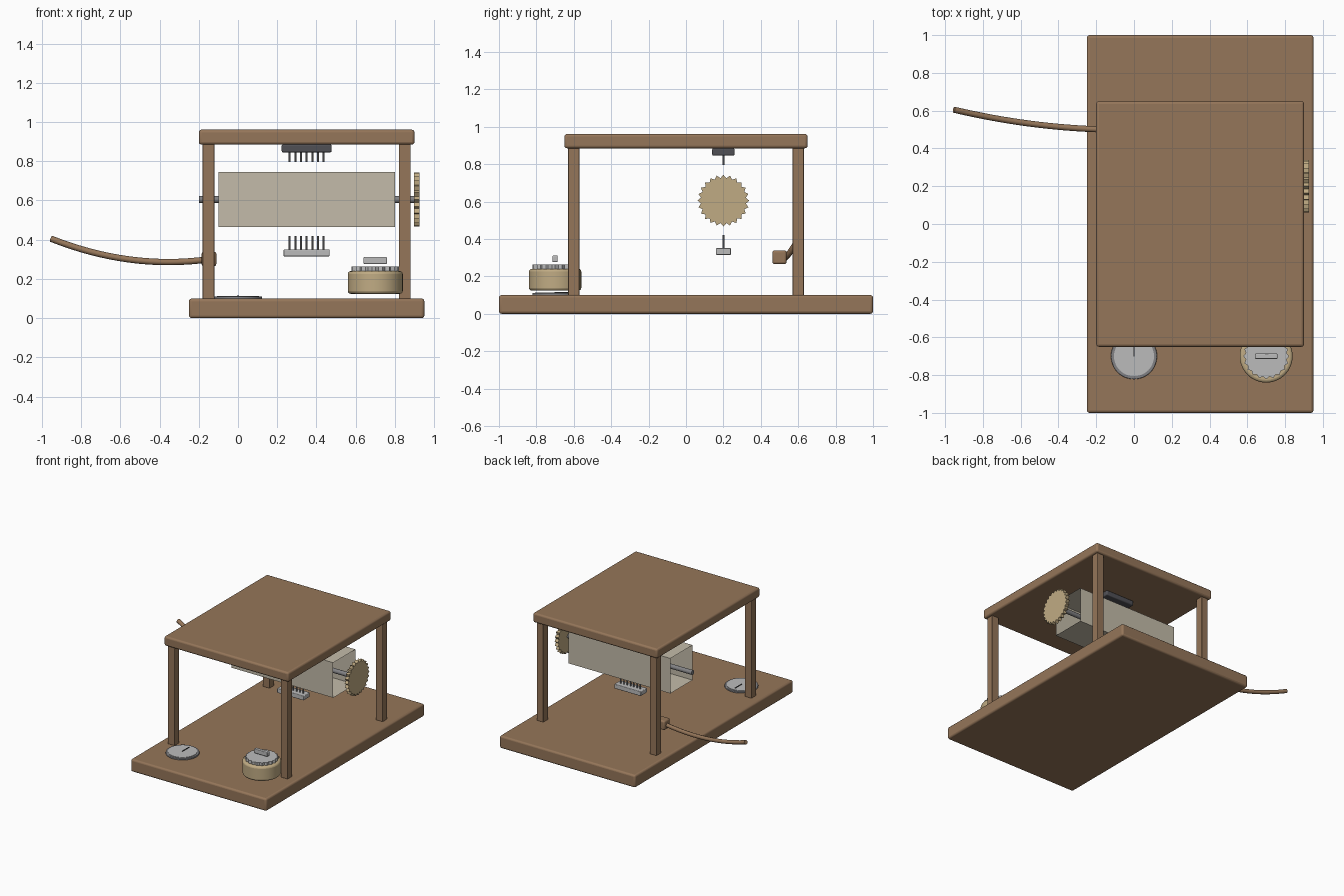
import bpy, bmesh, math
from mathutils import Vector, Matrix

old = bpy.data.objects.get("Cube")
if old:
    bpy.data.objects.remove(old, do_unlink=True)


def material(name, *rgb):
    m = bpy.data.materials.new(name)
    m.use_nodes = True
    m.diffuse_color = (*rgb, 1)
    m.node_tree.nodes["Principled BSDF"].inputs["Base Color"].default_value = (*rgb, 1)
    return m


wood = material("brown wood", 0.3, 0.18, 0.1)
tan = material("tan brass", 0.53, 0.41, 0.23)
cream = material("cream sheet", 0.55, 0.5, 0.4)
silver = material("light silver", 0.5, 0.5, 0.5)
steel = material("grey steel", 0.22, 0.22, 0.23)
dark = material("dark grey", 0.08, 0.08, 0.09)
black = material("black needle", 0.02, 0.02, 0.02)


def finish(name, bm, mat, bevel=0, segments=3, smooth=False):
    bmesh.ops.recalc_face_normals(bm, faces=bm.faces[:])
    mesh = bpy.data.meshes.new(name)
    bm.to_mesh(mesh)
    bm.free()
    mesh.materials.append(mat)
    ob = bpy.data.objects.new(name, mesh)
    bpy.context.collection.objects.link(ob)
    if bevel:
        mod = ob.modifiers.new("rounded edges", "BEVEL")
        mod.width, mod.segments, mod.limit_method = bevel, segments, "ANGLE"
    if smooth or bevel:
        bpy.ops.object.select_all(action="DESELECT")
        ob.select_set(True)
        bpy.context.view_layer.objects.active = ob
        bpy.ops.object.shade_smooth_by_angle(angle=math.radians(35))
    return ob


def box(name, centre, size, mat, bevel=0):
    bm = bmesh.new()
    bmesh.ops.create_cube(bm, size=1)
    bmesh.ops.scale(bm, vec=size, verts=bm.verts)
    bmesh.ops.translate(bm, vec=centre, verts=bm.verts)
    return finish(name, bm, mat, bevel)


def disc(name, centre, radius, depth, mat, sides=40, axis="Z", bevel=0, inner=None):
    """Cylinder about its centre; with an inner radius the rim becomes teeth."""
    bm = bmesh.new()
    ring = []
    for i in range(sides):
        a = math.tau * i / sides
        r = inner if inner and i % 2 else radius
        ring.append(bm.verts.new((r * math.cos(a), r * math.sin(a), -depth / 2)))
    face = bm.faces.new(ring)
    new = bmesh.ops.extrude_face_region(bm, geom=[face])["geom"]
    bmesh.ops.translate(bm, vec=(0, 0, depth),
                        verts=[v for v in new if isinstance(v, bmesh.types.BMVert)])
    turn = Matrix.Rotation(math.pi / 2, 4, "Y") if axis == "X" else Matrix()
    bm.transform(Matrix.Translation(centre) @ turn)
    return finish(name, bm, mat, bevel, smooth=not inner)


# Wooden frame
MID = 0.35
box("base_board", (MID, 0, 0.05), (1.2, 2, 0.1), wood, 0.014)
box("top_board", (MID, 0, 0.923), (1.1, 1.3, 0.076), wood, 0.014)
for sx, xn in ((-1, "right"), (1, "left")):
    for sy, yn in ((-1, "front"), (1, "back")):
        box(f"{yn}_{xn}_post", (MID + sx * 0.5, sy * 0.6, 0.493),
            (0.06, 0.06, 0.79), wood, 0.004)

# Open-ended square sleeve around the shaft
bm = bmesh.new()
bmesh.ops.create_cube(bm, size=1)
ends = [f for f in bm.faces if abs(f.normal.x) > 0.9]
bmesh.ops.delete(bm, geom=ends, context="FACES_ONLY")
bmesh.ops.scale(bm, vec=(0.9, 0.28, 0.28), verts=bm.verts)
bmesh.ops.translate(bm, vec=(MID, 0.2, 0.605), verts=bm.verts)
finish("square_sleeve", bm, cream)

# Shaft and toothed wheel
disc("shaft", (MID, 0.2, 0.605), 0.018, 1.1, steel, 20, "X")
disc("toothed_wheel", (0.912, 0.2, 0.605), 0.138, 0.028, tan, 48, "X", inner=0.121)

# Contact blocks with rows of pins
box("upper_contact_block", (MID, 0.2, 0.865), (0.255, 0.12, 0.04), dark, 0.008)
box("lower_contact_block", (MID, 0.2, 0.333), (0.235, 0.08, 0.036), silver, 0.005)
for i in range(7):
    x = MID + (i - 3) * 0.029
    disc(f"upper_pin_{i + 1}", (x, 0.2, 0.821), 0.005, 0.052, steel, 10)
    disc(f"lower_pin_{i + 1}", (x, 0.2, 0.385), 0.005, 0.07, steel, 10)

# Dial gauge
disc("dial_rim", (0, -0.7, 0.104), 0.122, 0.014, steel, 48, bevel=0.004)
disc("dial_face", (0, -0.7, 0.11), 0.106, 0.008, silver, 48)
box("dial_needle", (0, -0.66, 0.1155), (0.007, 0.085, 0.004), black)

# Control knob
disc("knob_body", (0.7, -0.7, 0.182), 0.14, 0.116, tan, 48, bevel=0.015)
disc("knob_cap", (0.7, -0.7, 0.251), 0.121, 0.024, silver, 40, inner=0.109)
box("knob_handle", (0.7, -0.7, 0.294), (0.12, 0.028, 0.035), silver, 0.005)

# Cable with its socket
box("cable_socket", (-0.148, 0.5, 0.302), (0.075, 0.075, 0.074), wood, 0.012)
start, bend, end = Vector((-0.15, 0.5, 0.3)), Vector((-0.55, 0.51, 0.245)), Vector((-0.953, 0.605, 0.405))
curve = bpy.data.curves.new("cable", "CURVE")
curve.dimensions = "3D"
curve.bevel_depth, curve.bevel_resolution, curve.use_fill_caps = 0.016, 2, True
spline = curve.splines.new("BEZIER")
spline.resolution_u = 16
spline.bezier_points.add(1)
for p, q in zip(spline.bezier_points, (start, end)):
    p.co = q
    p.handle_left_type = p.handle_right_type = "FREE"
    p.handle_left = p.handle_right = q.lerp(bend, 2 / 3)
curve.materials.append(wood)
bpy.context.collection.objects.link(bpy.data.objects.new("cable", curve))
